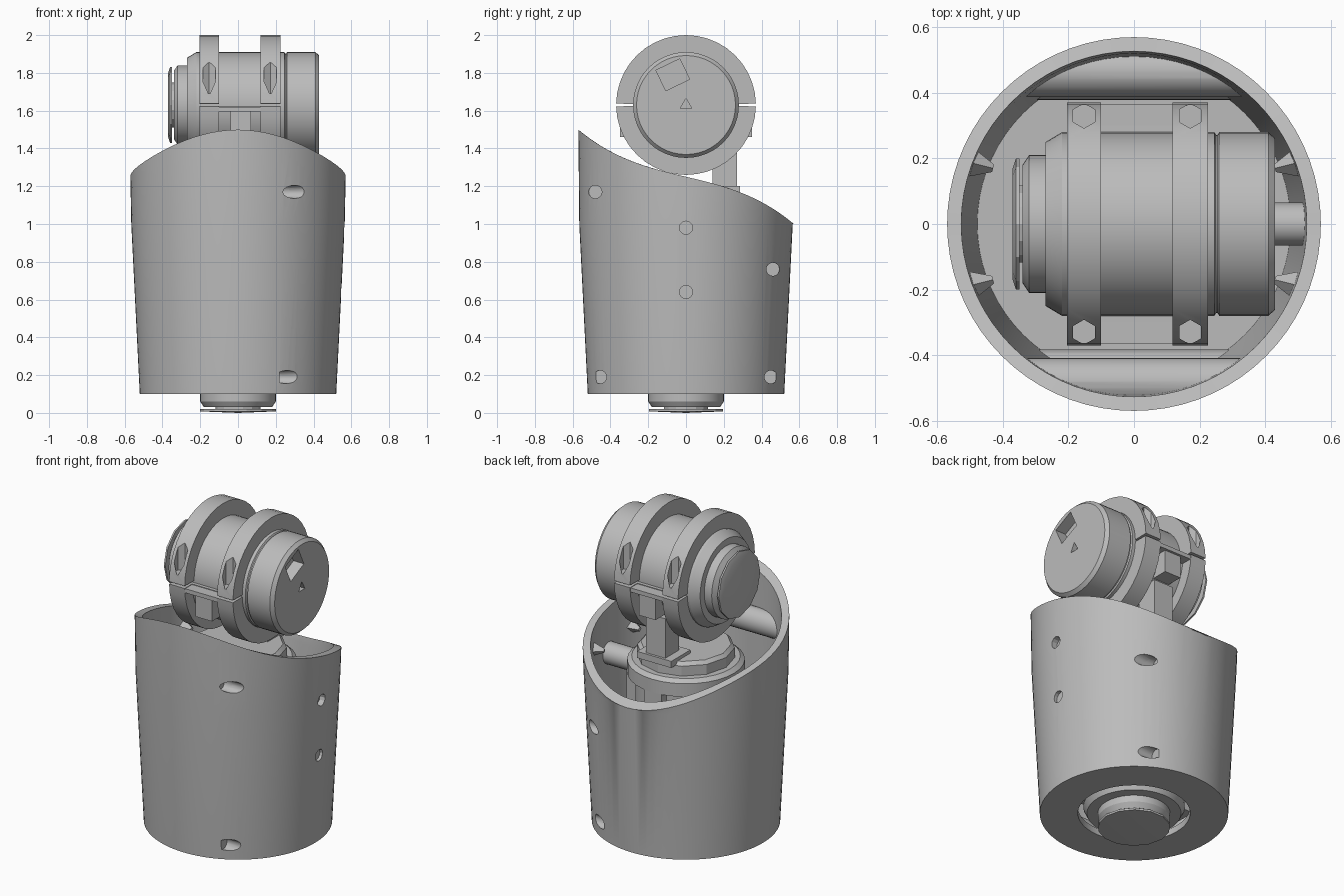
import bpy, bmesh, math
from mathutils import Matrix, Vector

cube = bpy.data.objects.get("Cube")
if cube:
    bpy.data.objects.remove(cube, do_unlink=True)

grey = bpy.data.materials.new("light_grey")
grey.use_nodes = True
COLOR = (0.5, 0.5, 0.5, 1)
grey.diffuse_color = COLOR
grey.node_tree.nodes["Principled BSDF"].inputs["Base Color"].default_value = COLOR

MOTOR_Z = 1.63
TAU = math.tau


def finish(name, bm):
    """Turn a bmesh into a shaded, coloured object."""
    bmesh.ops.remove_doubles(bm, verts=bm.verts, dist=1e-5)
    bmesh.ops.recalc_face_normals(bm, faces=bm.faces)
    mesh = bpy.data.meshes.new(name)
    bm.to_mesh(mesh)
    bm.free()
    mesh.materials.append(grey)
    obj = bpy.data.objects.new(name, mesh)
    bpy.context.collection.objects.link(obj)
    return obj


def sweep(name, profile, axis="Z", start=0.0, end=TAU, steps=48):
    """Revolve a closed (radius, height) loop about Z, or about the upper motor's X axis."""
    bm = bmesh.new()
    full = end - start > TAU - 1e-4
    rows = []
    for i in range(steps if full else steps + 1):
        a = start + (end - start) * i / steps
        c, s = math.cos(a), math.sin(a)
        row = []
        for r, h in profile:
            if callable(h):
                h = h(r * s)
            co = (r * c, r * s, h) if axis == "Z" else (h, r * c, MOTOR_Z + r * s)
            row.append(bm.verts.new(co))
        rows.append(row)
    n = len(profile)
    for i in range(steps):
        a, b = rows[i], rows[(i + 1) % len(rows)]
        for j in range(n):
            k = (j + 1) % n
            if profile[j][0] or profile[k][0]:
                quad = [a[j], a[k], b[k], b[j]]
                bm.faces.new(quad)
    if not full:
        bm.faces.new(rows[0])
        bm.faces.new(rows[-1])
    return finish(name, bm)


def rod(name, radius, p, q, sides=24, tip=None):
    """Cylinder or cone between two points."""
    p, q = Vector(p), Vector(q)
    d = q - p
    bm = bmesh.new()
    bmesh.ops.create_cone(bm, cap_ends=True, segments=sides, radius1=radius,
                          radius2=radius if tip is None else tip, depth=d.length)
    turn = d.to_track_quat("Z", "Y").to_matrix().to_4x4()
    bm.transform(Matrix.Translation((p + q) / 2) @ turn)
    return finish(name, bm)


def box(name, lo, hi, tilt=0.0):
    lo, hi = Vector(lo), Vector(hi)
    bm = bmesh.new()
    bmesh.ops.create_cube(bm, size=1)
    bm.transform(Matrix.Translation((lo + hi) / 2) @ Matrix.Rotation(tilt, 4, "X")
                 @ Matrix.Diagonal((*(hi - lo), 1)))
    return finish(name, bm)


def boolean(obj, tool, operation="DIFFERENCE"):
    mod = obj.modifiers.new("cut", "BOOLEAN")
    mod.object, mod.operation, mod.solver = tool, operation, "EXACT"
    bpy.context.view_layer.objects.active = obj
    bpy.ops.object.modifier_apply(modifier=mod.name)


def discard(objs):
    for o in objs:
        bpy.data.objects.remove(o, do_unlink=True)


# Tapered outer shell with a wavy rim and an open floor
def rim(y):
    return 1.25 - 0.236 * y - 0.62 * y ** 3


shell = sweep("outer_shell", [(0.31, 0.1), (0.52, 0.1), (0.565, 1.0), (0.57, rim),
                              (0.527, rim), (0.52, 1.0), (0.478, 0.14), (0.31, 0.14)],
              steps=72)

# Screw tubes running across the shell, trimmed to its outside
core = sweep("trim_core", [(0, 0.1), (0.51, 0.1), (0.555, 1.0), (0.56, 1.5), (0, 1.5)], steps=72)
tubes, cutters = [], []
for label, y, z in (("front_upper", -0.48, 1.17), ("front_lower", -0.455, 0.19),
                    ("back_upper", 0.46, 0.76), ("back_lower", 0.45, 0.19)):
    tube = rod(label + "_screw_tube", 0.072, (-0.5, y, z), (0.5, y, z))
    boolean(tube, core, "INTERSECT")
    tubes.append(tube)
    cutters.append(rod("screw_cutter", 0.035, (0.22, y, z), (0.8, y, z), 16))

# Side pins that hold the lower motor
for label, z in (("upper", 0.98), ("lower", 0.64)):
    rod(label + "_side_pin", 0.065, (0.25, 0, z), (0.525, 0, z))
    cutters.append(rod("pin_cutter", 0.035, (0.527, 0, z), (0.8, 0, z), 12))
for cutter in cutters:
    boolean(shell, cutter)
    for tube in tubes:
        if cutter.name.startswith("screw"):
            boolean(tube, cutter)
discard(cutters + [core])

# Small locating tabs on the inner wall
for sx in (-1, 1):
    for sy in (-1, 1):
        rod("locating_tab", 0.05, (sx * 0.51, sy * 0.19, 1.08),
            (sx * 0.43, sy * 0.17, 1.08), 4, 0.012)

# Lower motor standing in the shell
sweep("lower_motor", [(0, 0.03), (0.18, 0.03), (0.2, 0.06), (0.2, 0.1), (0.26, 0.1),
                      (0.28, 0.14), (0.28, 1.02), (0, 1.02)])
sweep("lower_motor_cap", [(0, 0), (0.2, 0.008), (0.2, 0.02), (0, 0.02)], steps=14)
sweep("lower_motor_spindle", [(0, 0.02), (0.12, 0.02), (0.12, 0.04), (0, 0.04)], steps=14)
sweep("turntable_flange", [(0, 1.0), (0.325, 1.0), (0.325, 1.08), (0.3, 1.1), (0, 1.1)], steps=32)
sweep("turntable_disc", [(0, 1.1), (0.27, 1.1), (0.27, 1.16), (0.25, 1.18), (0, 1.18)], steps=12)
for sx in (-1, 1):
    box("lower_motor_rib", (sx * 0.25 - 0.04, -0.16, 0.14), (sx * 0.25 + 0.04, 0.16, 1.0))
    box("lower_motor_clamp_rib", (-0.06, sx * 0.28 - 0.04, 0.2), (0.06, sx * 0.28 + 0.04, 1.0))

# Upper motor lying crosswise
motor = sweep("upper_motor", [(0, -0.34), (0.18, -0.34), (0.21, -0.32), (0.21, -0.27),
                              (0.25, -0.27), (0.28, -0.22), (0.28, 0.245), (0.272, 0.25),
                              (0.272, 0.255), (0.28, 0.26), (0.28, 0.41), (0.262, 0.43),
                              (0, 0.43)], "X")
pockets = [box("socket_cutter", (0.36, -0.14, MOTOR_Z + 0.1), (0.5, 0.0, MOTOR_Z + 0.22), 0.45),
           rod("centre_cutter", 0.035, (0.4, 0, MOTOR_Z), (0.5, 0, MOTOR_Z), 3)]
for p in pockets:
    boolean(motor, p)
discard(pockets)
sweep("upper_motor_cap", [(0, -0.37), (0.17, -0.37), (0.2, -0.36), (0.2, -0.35), (0, -0.35)],
      "X", steps=12)
rod("upper_motor_spindle", 0.12, (-0.355, 0, MOTOR_Z), (-0.33, 0, MOTOR_Z), 14)

# Split clamp rings around the upper motor, with bolt pockets
GAP = 0.02
for label, x0, x1 in (("left", -0.205, -0.1), ("right", 0.118, 0.225)):
    loop = [(0.275, x0), (0.37, x0), (0.37, x1), (0.275, x1)]
    top = sweep(label + "_clamp_top", loop, "X", GAP, math.pi - GAP, 20)
    sweep(label + "_clamp_bottom", loop, "X", math.pi + GAP, TAU - GAP, 20)
    xm = (x0 + x1) / 2
    bolts = [rod("bolt_cutter", 0.038, (xm, y, 1.69), (xm, y, 2.1), 6) for y in (-0.33, 0.33)]
    for b in bolts:
        boolean(top, b)
    discard(bolts)

# Saddle joining the lower half rings, with side ledges
sweep("clamp_saddle", [(0.275, -0.2), (0.3, -0.2), (0.3, 0.22), (0.275, 0.22)],
      "X", math.pi + GAP, TAU - GAP, 20)
for sy in (-1, 1):
    box("clamp_ledge", (-0.15, sy * 0.32 - 0.045, 1.595), (0.17, sy * 0.32 + 0.045, 1.62))
    box("clamp_rib", (-0.04, sy * 0.3 - 0.05, 1.46), (0.07, sy * 0.3 + 0.05, 1.6))

# Neck between the turntable and the clamp
box("neck_strut", (-0.05, 0.14, 1.16), (0.08, 0.27, 1.44))
box("neck_foot", (-0.1, 0.1, 1.16), (0.13, 0.285, 1.2))

bpy.ops.object.select_all(action="DESELECT")
for o in bpy.context.scene.objects:
    if o.type == "MESH" and grey.name in o.data.materials:
        o.select_set(True)
        bpy.context.view_layer.objects.active = o
bpy.ops.object.shade_smooth_by_angle(angle=math.radians(25))
